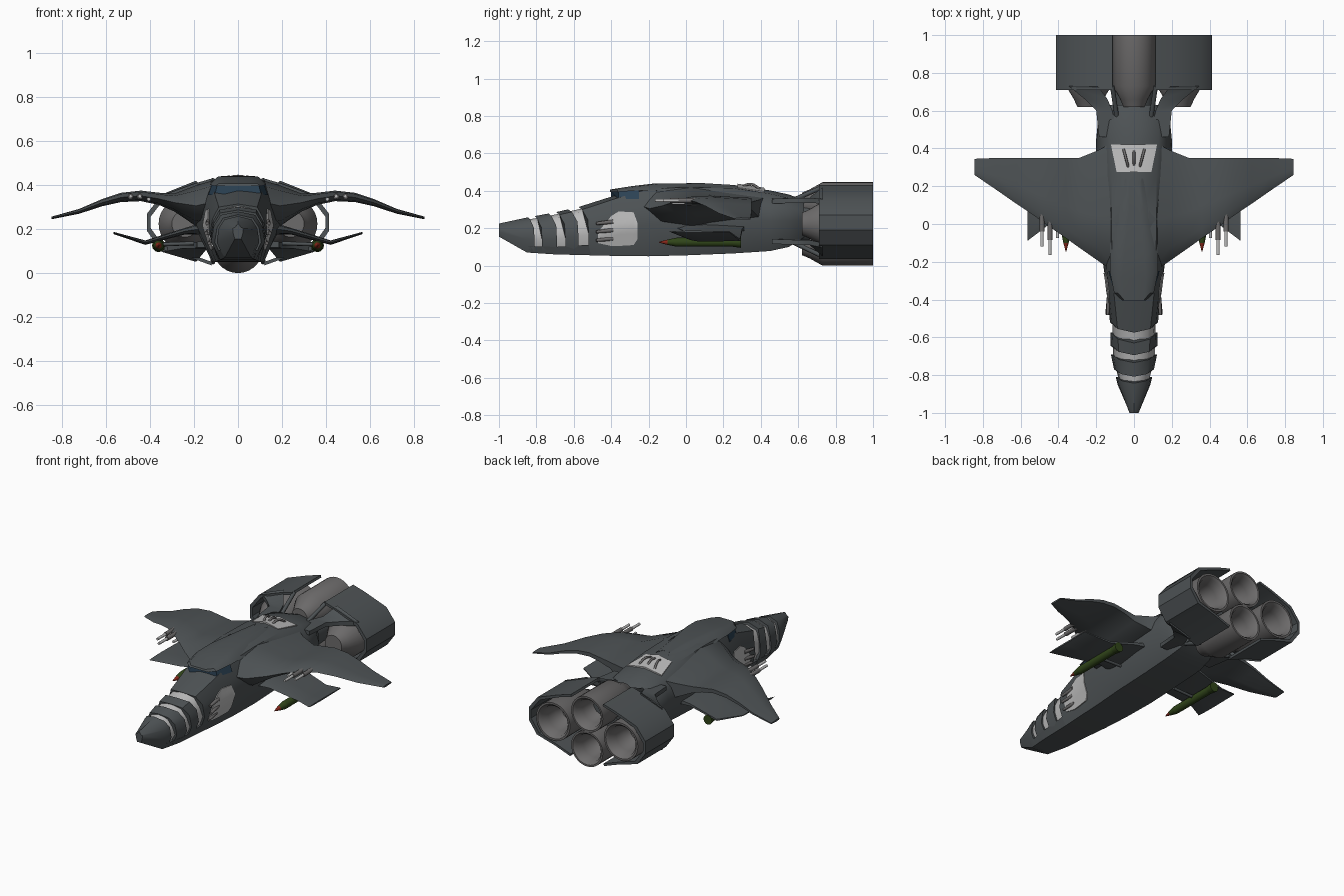
import bpy, bmesh, math
from mathutils import Vector

if "Cube" in bpy.data.objects:
    bpy.data.objects.remove(bpy.data.objects["Cube"])


def material(name, r, g, b):
    m = bpy.data.materials.new(name)
    m.diffuse_color = (r, g, b, 1)
    m.use_nodes = True
    m.node_tree.nodes["Principled BSDF"].inputs["Base Color"].default_value = m.diffuse_color
    return m


DARK = material("dark_hull", .075, .085, .09)
LIGHT = material("light_panel", .5, .5, .5)
METAL = material("engine_metal", .15, .145, .145)
GLASS = material("blue_glass", .025, .055, .09)
GREEN = material("missile_green", .03, .06, .01)
RED = material("missile_red", .25, .02, .01)


def finish(ob, mat, angle=50):
    ob.data.materials.append(mat)
    bpy.ops.object.select_all(action='DESELECT')
    ob.select_set(True)
    bpy.context.view_layer.objects.active = ob
    bpy.ops.object.shade_smooth_by_angle(angle=math.radians(angle))
    return ob


def loft(name, rings, mat, angle=50):
    """Skin closed rings of points and cap both ends."""
    bm = bmesh.new()
    vs = [[bm.verts.new(p) for p in r] for r in rings]
    n = len(rings[0])
    for a, b in zip(vs, vs[1:]):
        for i in range(n):
            bm.faces.new((a[i], a[(i + 1) % n], b[(i + 1) % n], b[i]))
    bm.faces.new(vs[0])
    bm.faces.new(vs[-1])
    bmesh.ops.recalc_face_normals(bm, faces=bm.faces)
    me = bpy.data.meshes.new(name)
    bm.to_mesh(me)
    bm.free()
    ob = bpy.data.objects.new(name, me)
    bpy.context.collection.objects.link(ob)
    return finish(ob, mat, angle)


def rod(name, a, b, r1, r2, mat, sides=12):
    a, b = Vector(a), Vector(b)
    bpy.ops.mesh.primitive_cone_add(vertices=sides, radius1=r1, radius2=r2,
                                    depth=(b - a).length, location=(a + b) / 2)
    ob = bpy.context.object
    ob.name = name
    ob.rotation_euler = (b - a).to_track_quat('Z', 'Y').to_euler()
    return finish(ob, mat)


# Hull stations: y, top z, top width, side width, side z, bottom width, bottom z
KEYS = [(-1, .225, .014, .022, .18, .014, .155), (-.94, .243, .035, .052, .15, .035, .11),
        (-.85, .257, .06, .087, .14, .06, .07), (-.7, .285, .08, .122, .14, .08, .06),
        (-.5, .33, .09, .128, .17, .09, .055), (-.38, .375, .105, .14, .2, .1, .052),
        (-.2, .428, .115, .165, .22, .11, .05), (0, .437, .12, .195, .23, .12, .055),
        (.25, .432, .12, .205, .23, .12, .065), (.45, .402, .13, .2, .24, .12, .078),
        (.55, .38, .13, .19, .24, .11, .1), (.63, .35, .1, .13, .24, .08, .15)]


def station(y):
    y = max(-1, min(.63, y))
    for a, b in zip(KEYS, KEYS[1:]):
        if y <= b[0]:
            t = (y - a[0]) / (b[0] - a[0])
            return [p + (q - p) * t for p, q in zip(a, b)]


def half_profile(y, inset=0):
    _, zt, wt, wm, zm, wb, zb = station(y)
    return [(0, zt - inset), (wt - inset, zt - .018 - inset),
            (wt * .45 + wm * .55 + .006 - inset, (zt + zm) / 2 - inset), (wm - inset, zm),
            (wb - inset, zb + inset), (0, zb + inset)]


SLANT = [-.055, -.035, -.005, 0, 0, 0]


def hull_ring(y, slant=0, inset=0):
    pts = []
    for i in range(6):
        yy = y + SLANT[i] * slant
        x, z = half_profile(yy, inset)[i]
        pts.append((x, yy, z))
    return pts + [(-x, yy, z) for x, yy, z in pts[4:0:-1]]


def hull_x(y, z):
    pts = half_profile(y)[1:5]
    for (x0, z0), (x1, z1) in zip(pts, pts[1:]):
        if z >= z1:
            return x0 + (x1 - x0) * (z - z0) / (z1 - z0)
    return pts[-1][0]


# Hull: stepped nose plates over a light core, then the main fuselage
for name, y0, y1, s0, s1 in [("nose_tip", -1, -.81, 0, .6), ("nose_plate_front", -.77, -.69, .7, .8),
                             ("nose_plate_rear", -.645, -.575, .9, 1), ("fuselage", -.52, .63, 1, 0)]:
    mids = [k[0] for k in KEYS if y0 + .06 < k[0] < y1 - .01]
    loft(name, [hull_ring(y0, s0)] + [hull_ring(y) for y in mids] + [hull_ring(y1, s1)], DARK)
loft("nose_core", [hull_ring(y, 0, .012) for y in (-.88, -.85, -.7, -.5, -.45)], LIGHT)
keel = []
for y in (-.85, -.7, -.5):
    _, zt, wt, wm, zm, wb, zb = station(y)
    w, z = (wm + wb) / 2, (zm + zb) / 2
    keel.append([(-w, y, z), (w, y, z), (wb, y, zb), (-wb, y, zb)])
loft("nose_keel", keel, DARK)


# Cockpit window and roof
def slab(y, w0, w1, z0, z1, dy=.04):
    return [(-w0, y + dy, z0), (-w0 * .6, y, z0), (w0 * .6, y, z0), (w0, y + dy, z0),
            (w1, y + dy, z1), (w1 * .6, y, z1), (-w1 * .6, y, z1), (-w1, y + dy, z1)]


loft("canopy_glass", [slab(-.40, .105, .095, .355, .395), slab(-.29, .135, .115, .355, .412)], GLASS)
loft("canopy_roof", [slab(-.405, .105, .085, .394, .407), slab(-.29, .128, .105, .402, .425),
                     slab(-.18, .128, .09, .40, .438), slab(.05, .12, .05, .39, .441),
                     slab(.2, .1, .04, .38, .432)], DARK)

# Top vent panel with three curved pipes
loft("vent_panel", [[(-w, y, z - .016), (0, y, z + .004), (w, y, z - .016), (w, y, z - .03), (-w, y, z - .03)]
                    for y, w, z in ((.275, .092, .434), (.42, .122, .412))], LIGHT)
for i in (-1, 0, 1):
    cu = bpy.data.curves.new("vent_pipe", 'CURVE')
    cu.dimensions, cu.bevel_depth, cu.bevel_resolution = '3D', .007, 2
    sp = cu.splines.new('POLY')
    sp.points.add(6)
    for k, p in enumerate(sp.points):
        t = k / 6
        p.co = (i * (.03 + .025 * t), .30 + .095 * t, .42 - .012 * t + .022 * math.sin(math.pi * t), 1)
    ob = bpy.data.objects.new("vent_pipe", cu)
    bpy.context.collection.objects.link(ob)
    cu.materials.append(METAL)


def wing_ring(s, x, y0, y1, z, t):
    c, h = y1 - y0, t / 2
    return [(s * x, y0, z), (s * x, y0 + c * .12, z + h * .75), (s * x, y0 + c * .4, z + h),
            (s * x, y1, z + h * .5), (s * x, y1, z - h * .5), (s * x, y0 + c * .4, z - h),
            (s * x, y0 + c * .12, z - h * .75)]


# Engine bells: diamond of four lathed nozzles with thick lips
def bell(name, cx, cz, r):
    prof = [(.62, .5), (.66, .65), (.73, 1), (1, 1), (1, .9), (.985, .78), (.93, .7), (.87, .62), (.83, .45), (.82, .1)]
    loft(name, [[(cx + r * k * math.cos(a), y, cz + r * k * math.sin(a))
                 for a in (i * math.tau / 28 for i in range(28))] for y, k in prof], METAL, 40)


bell("engine_top", 0, .334, .112)
bell("engine_bottom", 0, .112, .112)
rod("engine_hub", (0, .56, .223), (0, .85, .223), .1, .12, DARK, 16)

COWL = [(.115, .43), (.2, .405), (.35, .35), (.412, .27), (.412, .19), (.355, .11), (.23, .075), (.12, .035)]

for s, side in ((1, "right"), (-1, "left")):
    # Gull wing with thick blended root
    loft("wing_" + side, [wing_ring(s, *p) for p in (
        (.08, -.27, .45, .33, .2), (.19, -.195, .39, .305, .185), (.29, -.125, .35, .32, .08),
        (.36, -.075, .35, .337, .055), (.44, -.02, .35, .35, .048), (.53, .045, .35, .343, .042),
        (.62, .105, .35, .318, .032), (.72, .175, .35, .28, .022), (.845, .26, .345, .25, .012))], DARK)
    # Bent lower fin
    loft("lower_fin_" + side, [wing_ring(s, *p) for p in (
        (.14, -.06, .32, .205, .06), (.24, -.02, .30, .19, .03),
        (.42, .02, .29, .138, .02), (.565, -.09, .23, .182, .01))], DARK)
    # Missile and its mount
    mx = s * .36
    rod("missile_body_" + side, (mx, -.05, .125), (mx, .27, .125), .024, .024, GREEN)
    rod("missile_shoulder_" + side, (mx, -.05, .125), (mx, -.1, .125), .024, .014, GREEN)
    rod("missile_nose_" + side, (mx, -.1, .125), (mx, -.145, .125), .014, .002, RED)
    rod("missile_tail_" + side, (mx, .25, .125), (mx, .295, .125), .024, .03, GREEN)
    rod("missile_mount_" + side, (s * .2, .12, .135), (mx, .12, .13), .009, .009, DARK, 8)
    # Wing guns set into the leading edge
    for x, tip in ((.445, -.165), (.487, -.12), (.53, -.075)):
        x -= .0 if x < .5 else .125
        z = .348 if x > .42 else .335
        rod("wing_gun_" + side, (s * x, .07, z), (s * x, tip + .08, z), .013, .013, METAL)
        rod("wing_gun_barrel_" + side, (s * x, tip + .09, z), (s * x, tip, z), .009, .008, LIGHT)
    # Nose gun panel hugging the hull
    rings = []
    for y, z0, z1 in ((-.47, .12, .18), (-.40, .105, .265), (-.36, .105, .29), (-.28, .11, .285), (-.26, .14, .23)):
        zs = [z0 + (z1 - z0) * k / 6 for k in range(7)]
        rings.append([(s * (hull_x(y, z) + .005), y, z) for z in zs] +
                     [(s * (hull_x(y, z) - .02), y, z) for z in zs[::-1]])
    loft("gun_panel_" + side, rings, LIGHT)
    for z in (.135, .18, .225):
        rod("nose_gun_" + side, (s * (hull_x(-.39, z) - .002), -.39, z + .01),
            (s * (hull_x(-.45, z) + .012), -.48, z), .012, .008, METAL)
    # Side engine and open cowl
    bell("engine_" + side, s * .24, .223, .12)
    inner = [(x - .016 * (1 if x > .3 else .3), z - .014 * (1 if z > .22 else -1)) for x, z in COWL]
    loft("engine_cowl_" + side, [[(s * x, y, z) for x, z in COWL + inner[::-1]] for y in (.71, 1)], DARK, 35)
    # Flared arms joining the hull to the cowl, above and below
    for name, zh, zm, za, zb in (("upper", .345, .35, .405, .345), ("lower", .13, .125, .065, .11)):
        rings = []
        for y, x0, x1, z0, z1 in ((.46, .08, .185, zh, zh), (.60, .115, .2, zm, zm),
                                  (.66, .14, .26, zm, zm), (.73, .19, .345, za, zb)):
            rings.append([(s * x0, y, z0 + .014), (s * x1, y, z1 + .012),
                          (s * x1, y, z1 - .014), (s * x0, y, z0 - .014)])
        loft(name + "_arm_" + side, rings, DARK)
        rod(name + "_strut_" + side, (s * .09, .56, zh), (s * .115, .73, .42 if name == "upper" else .05),
            .012, .012, DARK, 8)
